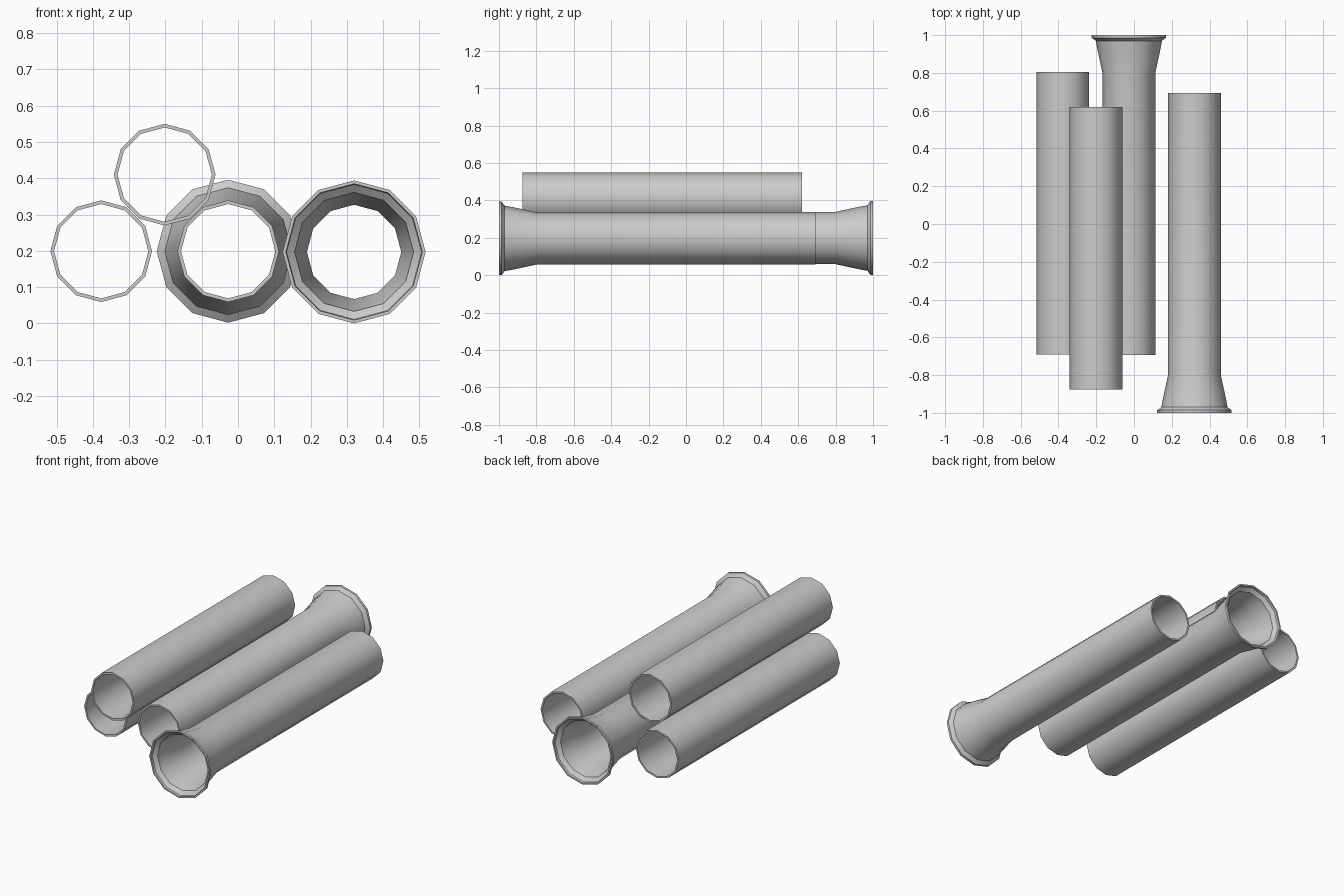
import bpy, bmesh
from math import cos, sin, pi, radians

if "Cube" in bpy.data.objects:
    bpy.data.objects.remove(bpy.data.objects["Cube"])

SIDES = 12
LENGTH = 1.495


def pipe(name, x, z, profile, y_end, direction):
    """Lathe a closed (distance, radius) profile around an axis along y."""
    bm = bmesh.new()
    rings = []
    for i in range(SIDES):
        a = 2 * pi * i / SIDES
        rings.append([bm.verts.new((r * cos(a), d * direction, r * sin(a)))
                      for d, r in profile])
    n = len(profile)
    for i in range(SIDES):
        a, b = rings[i], rings[(i + 1) % SIDES]
        for j in range(n):
            k = (j + 1) % n
            bm.faces.new((a[j], a[k], b[k], b[j]))
    bmesh.ops.recalc_face_normals(bm, faces=bm.faces)
    mesh = bpy.data.meshes.new(name)
    bm.to_mesh(mesh)
    bm.free()
    ob = bpy.data.objects.new(name, mesh)
    bpy.context.collection.objects.link(ob)
    ob.location = (x, y_end, z)
    bpy.ops.object.select_all(action='DESELECT')
    ob.select_set(True)
    bpy.context.view_layer.objects.active = ob
    bpy.ops.object.shade_smooth_by_angle(angle=radians(40))


# wall profiles: distance from the starting end, radius
plain = [(0, 0.14), (LENGTH, 0.14), (LENGTH, 0.13), (0, 0.13)]
flared = [(0, 0.197), (0.014, 0.197), (0.03, 0.175), (0.07, 0.168),
          (0.2, 0.14), (1.693, 0.14), (1.693, 0.13), (0.2, 0.13),
          (0.07, 0.158), (0.03, 0.164), (0.012, 0.186), (0, 0.188)]

# plain pipes: one on the ground row, one stacked on top
pipe("plain_pipe_left", -0.377, 0.199, plain, -0.69, 1)
pipe("plain_pipe_top", -0.202, 0.41, plain, -0.875, 1)

# socket-ended pipes facing opposite ways
pipe("flared_pipe_middle", -0.027, 0.199, flared, 1, -1)
pipe("flared_pipe_right", 0.32, 0.197, flared, -1, 1)
